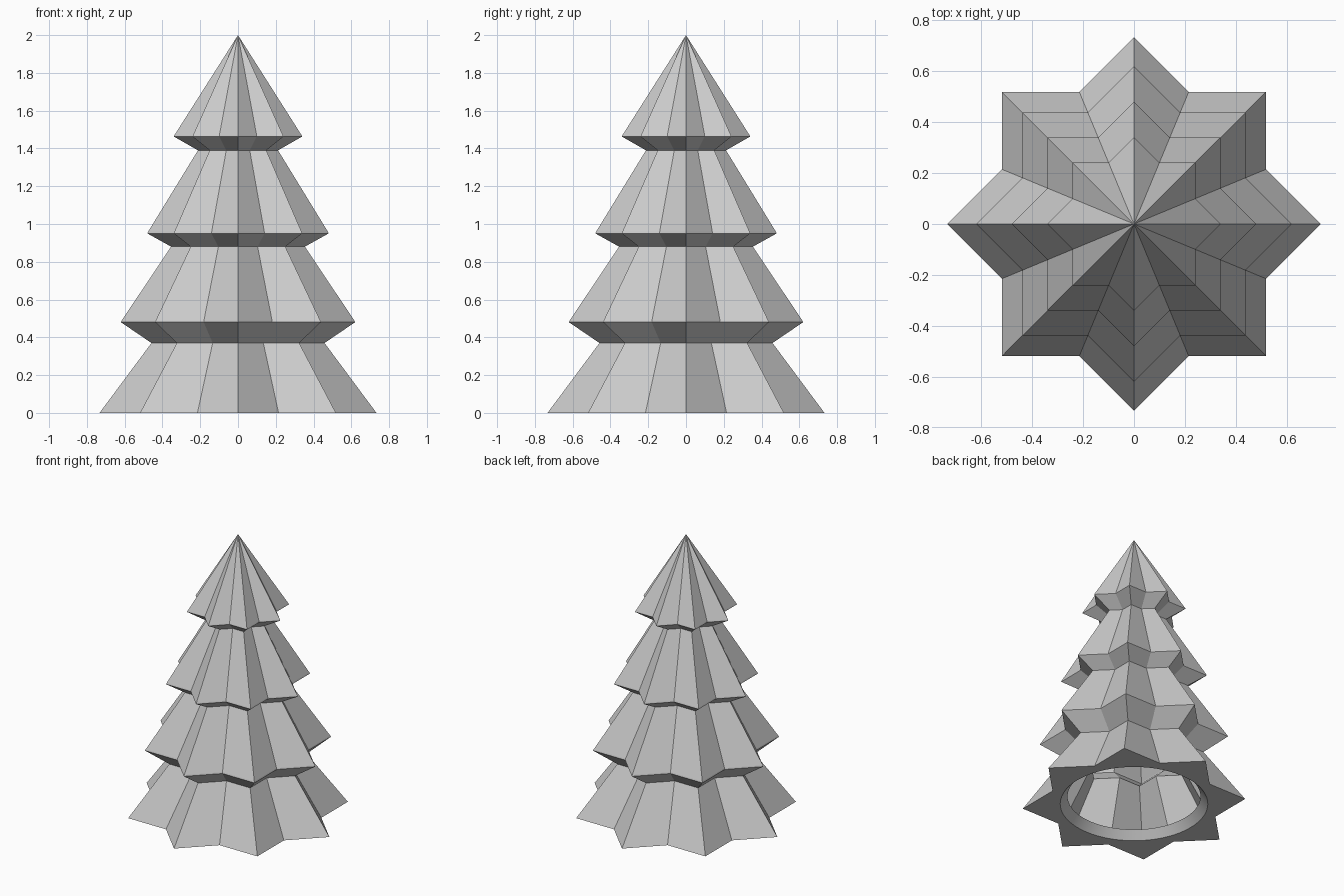
import bpy, bmesh, math

if "Cube" in bpy.data.objects:
    bpy.data.objects.remove(bpy.data.objects["Cube"])

POINTS = 8                                                   # star points around the tree
VALLEY = math.sin(math.radians(45)) / math.sin(math.radians(112.5))
WALL = 0.035                                                 # shell thickness
HOLE_Z = 0.057

grey = bpy.data.materials.new("light_grey")
grey.diffuse_color = (0.6, 0.6, 0.6, 1)
grey.use_nodes = True
grey.node_tree.nodes["Principled BSDF"].inputs["Base Color"].default_value = grey.diffuse_color

# Tip radius and height of each level, from the foot to below the apex
PROFILE = [(0.733, 0), (0.458, 0.37), (0.62, 0.48), (0.616, 0.489),
           (0.354, 0.88), (0.48, 0.95), (0.476, 0.959),
           (0.212, 1.39), (0.34, 1.463), (0.336, 1.471)]


def star(radius, z, inset=0.0, split=1):
    """Closed star outline; inset moves the edges inward, split adds points along them."""
    tip = radius - inset * math.sqrt(2)
    valley = tip * VALLEY
    corners = []
    for i in range(POINTS * 2):
        a = math.pi * i / POINTS
        r = valley if i % 2 else tip
        corners.append((r * math.cos(a), r * math.sin(a)))
    out = []
    for (x0, y0), (x1, y1) in zip(corners, corners[1:] + corners[:1]):
        for k in range(split):
            t = k / split
            out.append((x0 + (x1 - x0) * t, y0 + (y1 - y0) * t, z))
    return out


def circle(radius, z, n):
    return [(radius * math.cos(2 * math.pi * i / n),
             radius * math.sin(2 * math.pi * i / n), z) for i in range(n)]


def loft(name, rings, apex=None, flip=False):
    """Join a stack of outlines with quads, optionally closing to a point."""
    bm = bmesh.new()
    loops = [[bm.verts.new(p) for p in ring] for ring in rings]
    n = len(loops[0])
    for low, high in zip(loops, loops[1:]):
        for i in range(n):
            j = (i + 1) % n
            bm.faces.new((low[i], low[j], high[j], high[i]))
    if apex is not None:
        top = bm.verts.new((0, 0, apex))
        for i in range(n):
            bm.faces.new((loops[-1][i], loops[-1][(i + 1) % n], top))
    if flip:
        bmesh.ops.reverse_faces(bm, faces=bm.faces[:])
    mesh = bpy.data.meshes.new(name)
    bm.to_mesh(mesh)
    bm.free()
    mesh.materials.append(grey)
    obj = bpy.data.objects.new(name, mesh)
    bpy.context.collection.objects.link(obj)
    return obj


# Outer tiers
loft("tree_tiers", [star(r, z) for r, z in PROFILE], apex=2.0)

# Hollow inside, following the tiers
foot_r = PROFILE[0][0] + (PROFILE[1][0] - PROFILE[0][0]) * HOLE_Z / PROFILE[1][1]
inner = [(foot_r, HOLE_Z)] + PROFILE[1:]
loft("inner_hollow", [star(r, z, WALL) for r, z in inner], apex=1.92, flip=True)

# Flat underside with a round, tapered opening and the ledge above it
SPLIT = 4
N = POINTS * 2 * SPLIT
rim = loft("base_rim", [star(PROFILE[0][0], 0, 0, SPLIT), circle(0.485, 0, N),
                        circle(0.437, HOLE_Z, N), star(foot_r, HOLE_Z, WALL, SPLIT)],
           flip=True)

# Keep the round opening smooth and its rims crisp
bpy.context.view_layer.objects.active = rim
rim.select_set(True)
bpy.ops.object.shade_smooth_by_angle(angle=math.radians(30))
